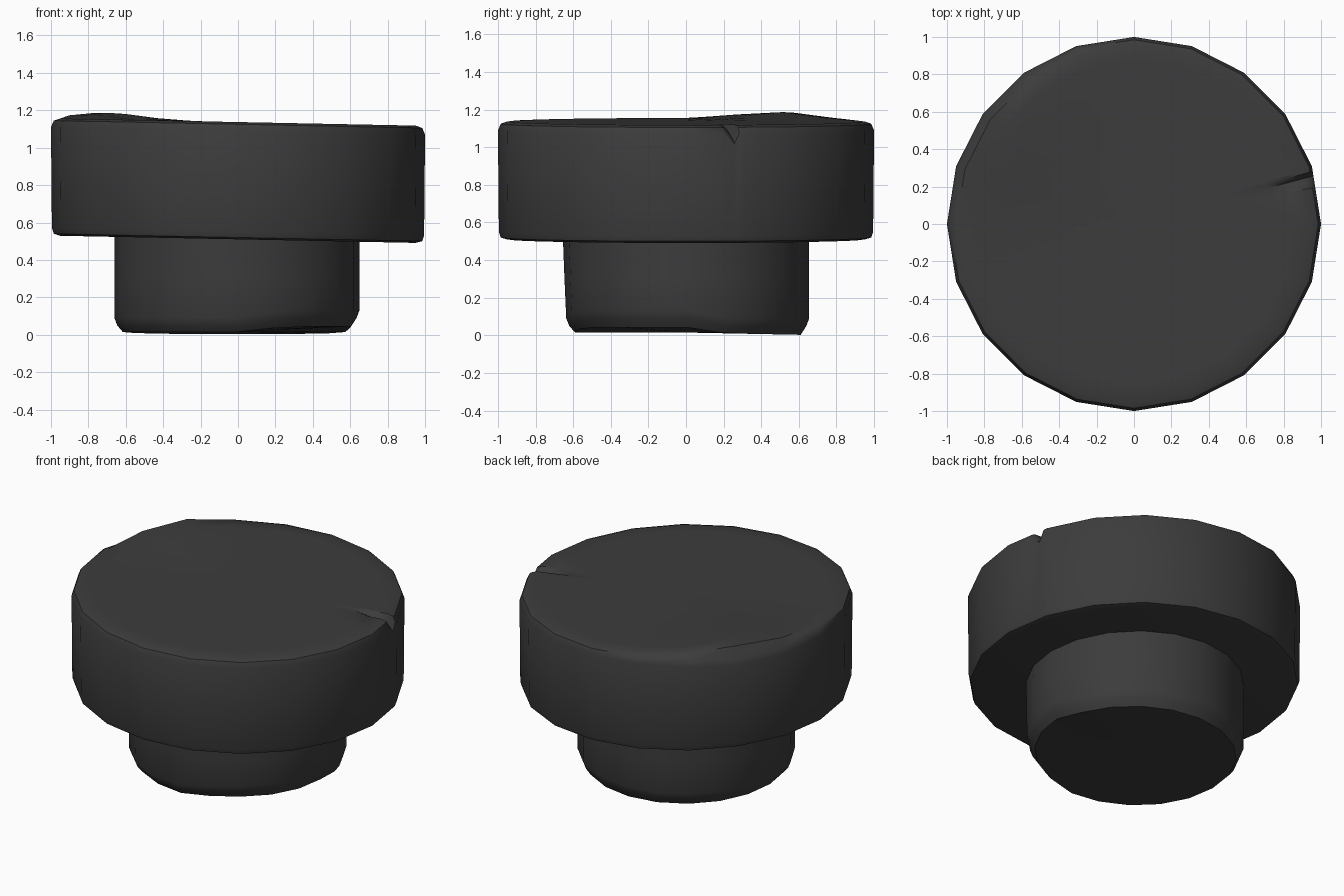
import bpy, bmesh
from math import cos, sin, radians, hypot

if "Cube" in bpy.data.objects:
    bpy.data.objects.remove(bpy.data.objects["Cube"])

STEP = 18  # twenty-sided rounds


def lathe(name, profile, angles, shift):
    """Revolve (r, z) rings around z; first and last profile points are poles or caps."""
    bm = bmesh.new()
    rings = []
    for i, (r, z) in enumerate(profile):
        if r == 0:
            rings.append([bm.verts.new(shift(i, 0, 0, 0, z))])
            continue
        ring = []
        for a in angles:
            # extra columns stay on the straight side of the polygon
            k = r * cos(radians(STEP / 2)) / cos(radians(a % STEP - STEP / 2))
            ring.append(bm.verts.new(shift(i, a, k * cos(radians(a)), k * sin(radians(a)), z)))
        rings.append(ring)
    n = len(angles)
    for lo, hi in zip(rings, rings[1:]):
        for j in range(n):
            k = (j + 1) % n
            if len(lo) == 1:
                bm.faces.new((lo[0], hi[k], hi[j]))
            elif len(hi) == 1:
                bm.faces.new((lo[j], lo[k], hi[0]))
            else:
                bm.faces.new((lo[j], lo[k], hi[k], hi[j]))
    bmesh.ops.recalc_face_normals(bm, faces=bm.faces)
    mesh = bpy.data.meshes.new(name)
    bm.to_mesh(mesh)
    bm.free()
    obj = bpy.data.objects.new(name, mesh)
    mat = bpy.data.materials.get("dark") or bpy.data.materials.new("dark")
    mat.diffuse_color = (0.045, 0.045, 0.045, 1)
    mat.use_nodes = True
    mat.node_tree.nodes["Principled BSDF"].inputs["Base Color"].default_value = mat.diffuse_color
    mesh.materials.append(mat)
    bpy.context.collection.objects.link(obj)
    bpy.ops.object.select_all(action='DESELECT')
    obj.select_set(True)
    bpy.context.view_layer.objects.active = obj
    bpy.ops.object.shade_smooth_by_angle(angle=radians(40))
    return obj


base = list(range(0, 360, STEP))

# Wide head: slightly tilted, raised at the back left, nicked on the right rim
head_profile = [(0, .51), (.95, .51), (.985, .52), (.995, .55),
                (1, 1.09), (.985, 1.125), (.95, 1.137),
                (.86, 1.137), (.74, 1.137), (.55, 1.137), (.3, 1.137), (0, 1.137)]


def head_shift(i, a, x, y, z):
    out = z - .02 * x
    d = hypot(x + .72, y - .48)
    if i >= 6:
        out += .036 * max(0, 1 - (d / .48) ** 2) ** 2
    elif i >= 4:
        out -= .03 * max(0, 1 - (d / .5) ** 2)
    if a == 15:  # nick
        out -= {4: .05, 5: .075, 6: .07, 7: .03}.get(i, 0)
    return x, y, out


lathe("head", head_profile, sorted(base + [11.5, 15, 16.5]), head_shift)

# Narrow stem: worn chamfer at the foot, chipped on the front right
stem_profile = [(0, .015), (.3, .015), (.61, .015), (.64, .05), (.655, .09),
                (.655, .30), (.655, .53)]


def stem_shift(i, a, x, y, z):
    s = a if a < 180 else a - 360
    chip = max(0, min(1, (s + 90) / 25, (20 - s) / 18))
    if i <= 2:
        z += .028 * chip * (hypot(x, y) / .61) - .012 * max(0, y) / .6
    elif i <= 4:
        z += .04 * chip
    x -= .006
    y += .022 * max(0, -y) / .65 * max(0, 1 - z / .5)
    return x, y, max(0, z - (.02 * x if i == 6 else 0))


lathe("stem", stem_profile, base, stem_shift)
